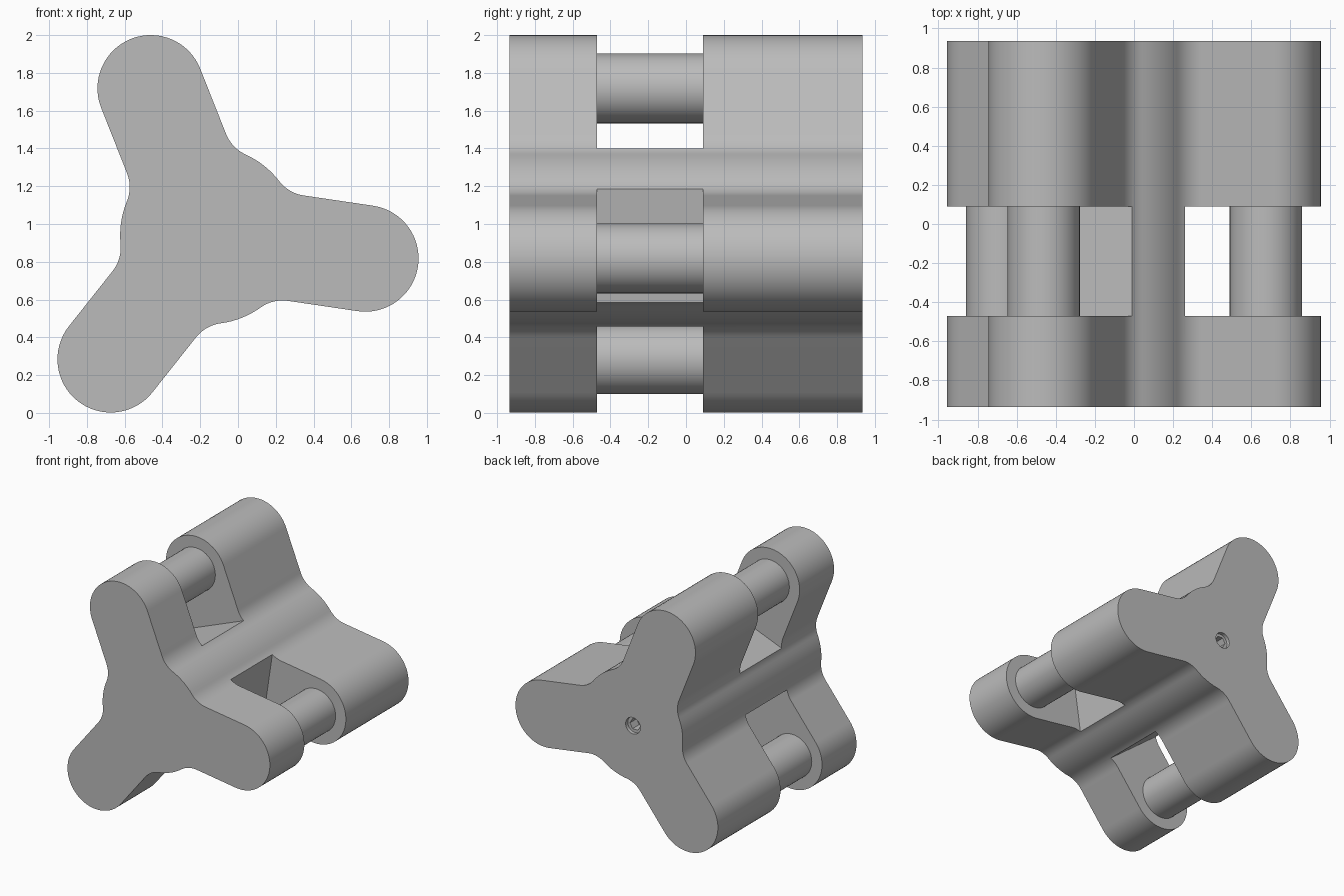
import bpy
import bmesh
from math import radians, degrees, sin, cos, atan2, sqrt
from mathutils import Matrix, Vector

if "Cube" in bpy.data.objects:
    bpy.data.objects.remove(bpy.data.objects["Cube"], do_unlink=True)

HUB = Vector((-0.154, 0, 0.94))
HUB_R, TIP_R, FILLET_R, PIN_R = 0.47, 0.282, 0.2, 0.185
REACH = 0.837                     # hub centre to lobe tip centre
LOBES = [-8.4, 111.6, 231.6]      # lobe directions, degrees
FRONT, BACK = -0.935, 0.935
SLOT = (-0.47, 0.09)              # y range of the slots
FLOOR = 0.375                     # hub centre to slot floor

grey = bpy.data.materials.new("mid_grey")
grey.use_nodes = True
colour = (0.5, 0.5, 0.5, 1)
grey.diffuse_color = colour
grey.node_tree.nodes["Principled BSDF"].inputs["Base Color"].default_value = colour


def prism(name, points, y0, y1):
    """Extrude an (x, z) outline along y."""
    bm = bmesh.new()
    face = bm.faces.new([bm.verts.new((x, y0, z)) for x, z in points])
    new = bmesh.ops.extrude_face_region(bm, geom=[face])["geom"]
    verts = [g for g in new if isinstance(g, bmesh.types.BMVert)]
    bmesh.ops.translate(bm, verts=verts, vec=(0, y1 - y0, 0))
    bmesh.ops.recalc_face_normals(bm, faces=bm.faces)
    mesh = bpy.data.meshes.new(name)
    bm.to_mesh(mesh)
    bm.free()
    mesh.materials.append(grey)
    obj = bpy.data.objects.new(name, mesh)
    bpy.context.collection.objects.link(obj)
    return obj


def arc(cx, cz, r, a0, a1, steps):
    angles = [radians(a0 + (a1 - a0) * i / steps) for i in range(steps + 1)]
    return [(cx + r * cos(a), cz + r * sin(a)) for a in angles]


def place(points, angle):
    """Turn lobe-frame points about the hub."""
    c, s = cos(radians(angle)), sin(radians(angle))
    return [(HUB.x + u * c - v * s, HUB.z + u * s + v * c) for u, v in points]


def circle(cx, cz, r, sides):
    return arc(cx, cz, r, 0, 360, sides)[:-1]


def smooth(obj):
    bpy.ops.object.select_all(action="DESELECT")
    obj.select_set(True)
    bpy.context.view_layer.objects.active = obj
    bpy.ops.object.shade_smooth_by_angle(angle=radians(30))


# Body outline: straight-sided lobes filleted into a round hub
fv = TIP_R + FILLET_R
fu = sqrt((HUB_R + FILLET_R) ** 2 - fv ** 2)
turn = degrees(atan2(fv, fu))
lobe = (arc(fu, -fv, FILLET_R, 180 - turn, 90, 10)
        + arc(REACH, 0, TIP_R, -90, 90, 32)
        + arc(fu, fv, FILLET_R, -90, turn - 180, 10)
        + arc(0, 0, HUB_R, turn, 120 - turn, 8)[1:-1])
outline = [p for a in LOBES for p in place(lobe, a)]
body = prism("three_lobed_body", outline, FRONT, BACK)

# Cutters: a slot across each lobe, and the stepped socket in the back
cutters = []
box = [(FLOOR, -0.5), (1.3, -0.5), (1.3, 0.5), (FLOOR, 0.5)]
for a in LOBES:
    cutters.append(prism("slot_cutter", place(box, a), *SLOT))
cutters.append(prism("socket_rim_cutter", circle(HUB.x, HUB.z, 0.07, 32), BACK - 0.03, BACK + 0.1))
cutters.append(prism("socket_cutter", circle(HUB.x, HUB.z, 0.05, 6), BACK - 0.12, BACK + 0.05))
bpy.context.view_layer.objects.active = body
for c in cutters:
    c.hide_render = True
    mod = body.modifiers.new("cut", "BOOLEAN")
    mod.operation, mod.solver, mod.object = "DIFFERENCE", "EXACT", c
    bpy.ops.object.modifier_apply(modifier=mod.name)
    bpy.data.objects.remove(c, do_unlink=True)
smooth(body)

# A pin bridging each slot
for name, a in zip(("left_pin", "top_pin", "right_pin"), LOBES):
    (x, z), = place([(REACH, 0)], a)
    smooth(prism(name, circle(x, z, PIN_R, 48), SLOT[0] - 0.01, SLOT[1] + 0.01))
